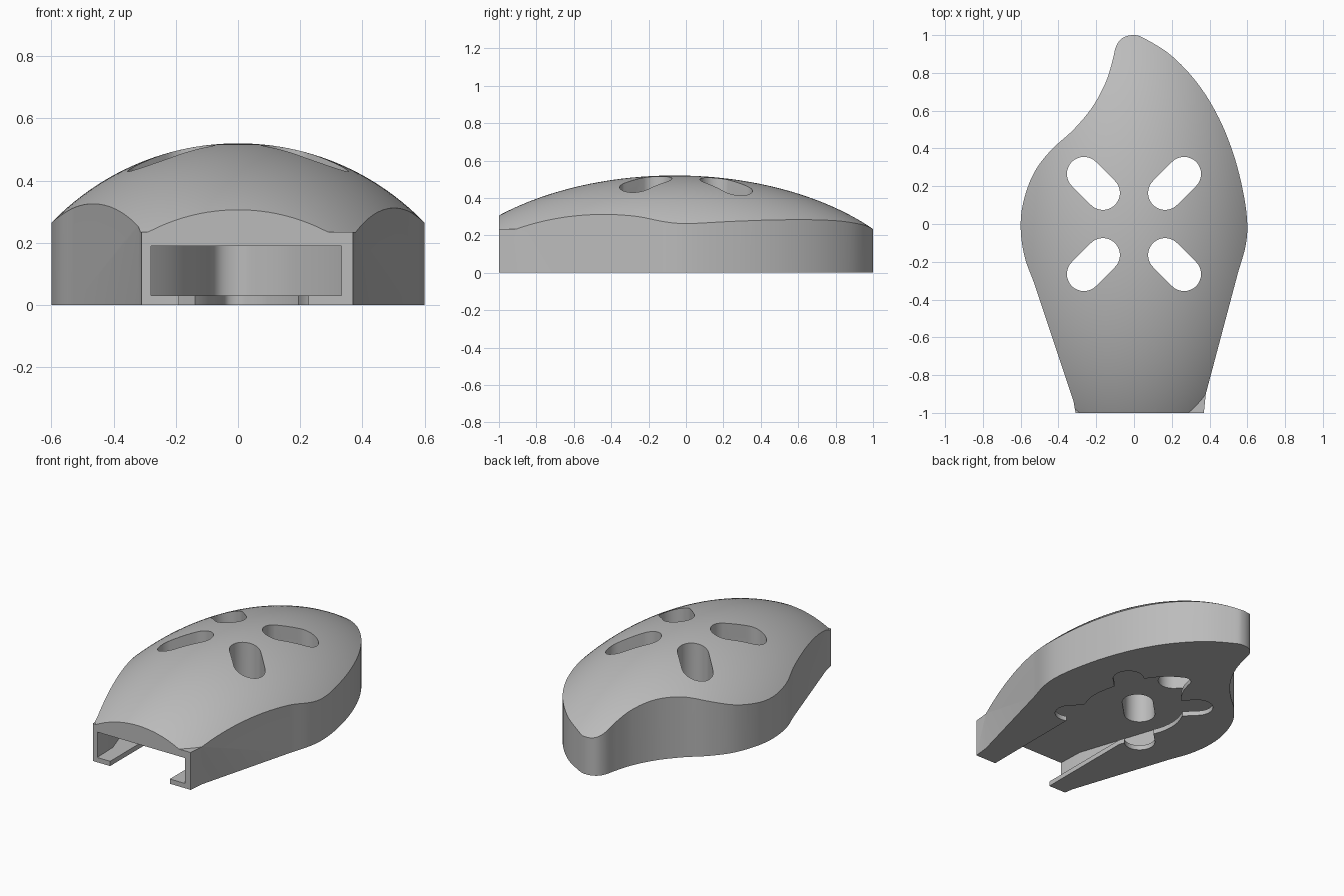
import bpy, bmesh, math
from mathutils import Vector, Matrix

if "Cube" in bpy.data.objects:
    bpy.data.objects.remove(bpy.data.objects["Cube"], do_unlink=True)

grey = bpy.data.materials.new("plain_grey")
grey.use_nodes = True
colour = (0.5, 0.5, 0.5, 1)
grey.diffuse_color = colour
grey.node_tree.nodes["Principled BSDF"].inputs["Base Color"].default_value = colour


def add_object(name, bm):
    bmesh.ops.recalc_face_normals(bm, faces=bm.faces)
    mesh = bpy.data.meshes.new(name)
    bm.to_mesh(mesh)
    bm.free()
    mesh.materials.append(grey)
    ob = bpy.data.objects.new(name, mesh)
    bpy.context.collection.objects.link(ob)
    return ob


def prism(name, points, z0, z1):
    bm = bmesh.new()
    face = bm.faces.new([bm.verts.new((x, y, z0)) for x, y in points])
    top = bmesh.ops.extrude_face_region(bm, geom=[face])["geom"]
    bmesh.ops.translate(bm, vec=(0, 0, z1 - z0),
                        verts=[v for v in top if isinstance(v, bmesh.types.BMVert)])
    return add_object(name, bm)


def combine(target, tool, operation):
    mod = target.modifiers.new("combine", "BOOLEAN")
    mod.operation, mod.solver, mod.object = operation, "EXACT", tool
    bpy.context.view_layer.objects.active = target
    bpy.ops.object.modifier_apply(modifier=mod.name)
    bpy.data.objects.remove(tool, do_unlink=True)


def smooth_path(pts, steps=6):
    """Catmull-Rom curve through the points."""
    p = [Vector(q) for q in pts]
    p = [2 * p[0] - p[1]] + p + [2 * p[-1] - p[-2]]
    out = []
    for a, b, c, d in zip(p, p[1:], p[2:], p[3:]):
        for i in range(steps):
            t = i / steps
            out.append(0.5 * (2 * b + (c - a) * t + (2 * a - 5 * b + 4 * c - d) * t**2
                              + (3 * b - a - 3 * c + d) * t**3))
    return [tuple(v) for v in out] + [tuple(p[-2])]


# Leaf-shaped plan outline: curved flanks and tail, straight tapering front
flanks = smooth_path([
    (-.53, -.31), (-.58, -.17), (-.6, -.02), (-.585, .12), (-.53, .27), (-.44, .39),
    (-.32, .5), (-.22, .62), (-.15, .75), (-.115, .86), (-.095, .94), (-.06, .985),
    (0, 1), (.06, .98), (.2, .89), (.34, .74), (.45, .56), (.53, .36),
    (.58, .16), (.6, 0), (.59, -.12), (.55, -.26)])
outline = [(-.31, -1), (-.32, -.94)] + flanks + [(.38, -.9), (.37, -1)]


def inner_outline(scale, left, right):
    """Scaled outline, run straight out through the front."""
    pts = [(x * scale, y * scale) for x, y in outline]
    return [(left, -1.1)] + pts[1:-1] + [(right, -1.1)]


# Domed body: plan prism trimmed by a stretched sphere above a flat slab
shell = prism("domed_shell", outline, 0, .7)
bm = bmesh.new()
bmesh.ops.create_uvsphere(bm, u_segments=144, v_segments=96, radius=1,
                          matrix=Matrix.Translation((0, -.06, -.312))
                          @ Matrix.Diagonal((.832, 1.405, .832, 1)))
dome = add_object("dome_trim", bm)
slab = prism("slab_trim", [(-2, -2), (2, -2), (2, 2), (-2, 2)], -1.5, .235)
combine(dome, slab, "UNION")
combine(shell, dome, "INTERSECT")

# Wide inner cavity, open at the front
combine(shell, prism("cavity", inner_outline(.89, -.276, .33), .03, .19), "DIFFERENCE")

# Smaller opening through the floor, with a channel to the front
combine(shell, prism("floor_opening", inner_outline(.49, -.19, .226), -.1, .1), "DIFFERENCE")
combine(shell, prism("floor_channel", [(-.19, -1.1), (.226, -1.1), (.226, -.25), (-.19, -.25)],
                     -.1, .1), "DIFFERENCE")

# Four diagonal rounded slots through everything
for k in range(4):
    turn = Matrix.Rotation(math.pi / 4 + k * math.pi / 2, 2)
    pts = []
    for centre, start in ((.375, -90), (.233, 90)):
        for i in range(25):
            a = math.radians(start + i * 7.5)
            pts.append(turn @ Vector((centre + .09 * math.cos(a), .09 * math.sin(a))))
    combine(shell, prism("slot", [tuple(p) for p in pts], -.2, .9), "DIFFERENCE")

# Smooth shading with crisp edges
bpy.ops.object.select_all(action="DESELECT")
shell.select_set(True)
bpy.context.view_layer.objects.active = shell
bpy.ops.object.shade_smooth_by_angle(angle=math.radians(22))
